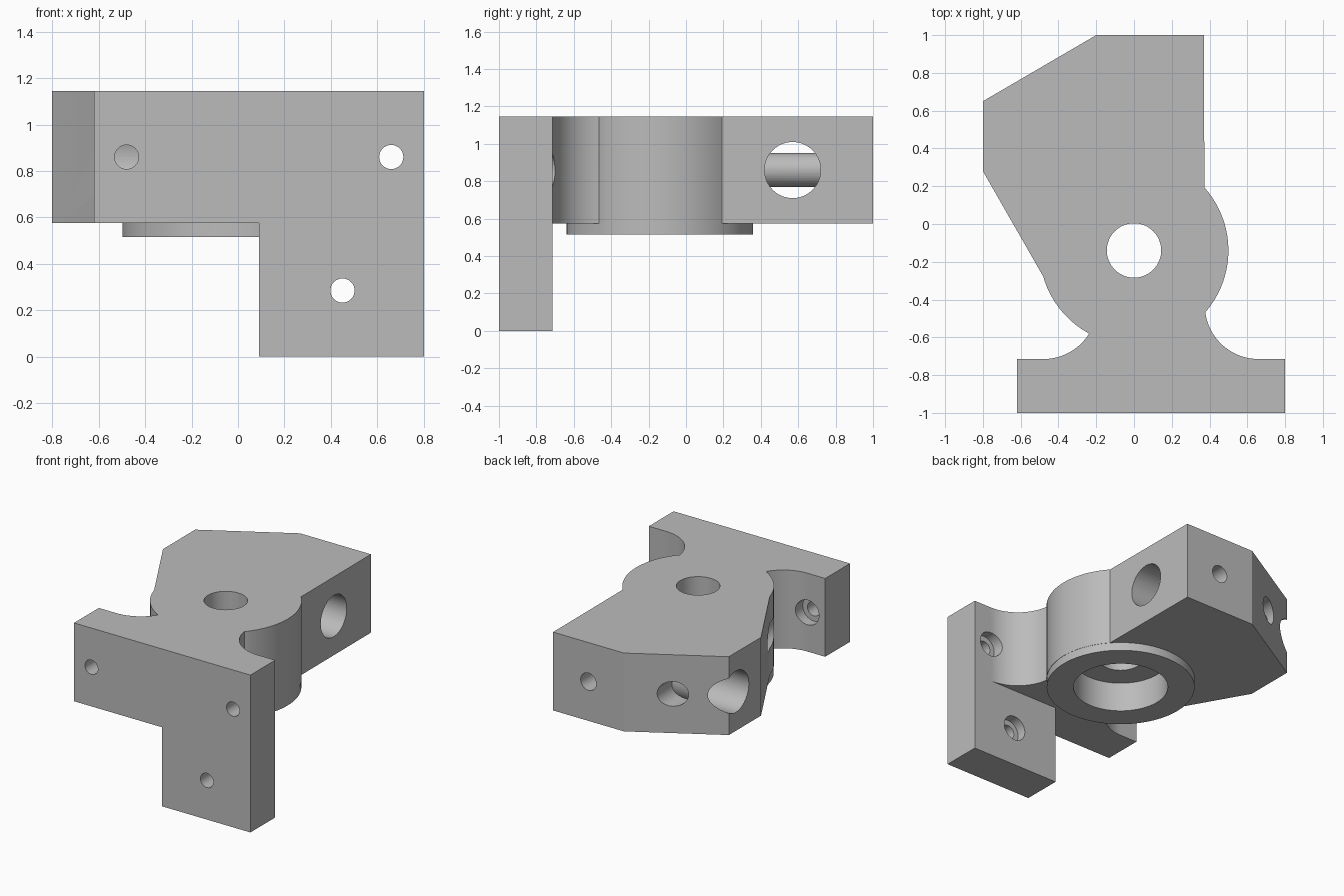
import bpy, bmesh
from math import radians, sin, cos, pi
from mathutils import Matrix, Vector

if "Cube" in bpy.data.objects:
    bpy.data.objects.remove(bpy.data.objects["Cube"], do_unlink=True)

Z_LOW, Z_TOP = 0.575, 1.145      # main block
Z_HOLE = 0.86                    # height of the cross holes
BORE = (0, -0.14)                # axis of the round boss
BOSS_R, FILLET_R = 0.5, 0.285

grey = bpy.data.materials.new("plain grey")
grey.use_nodes = True
colour = (0.5, 0.5, 0.5, 1)
grey.diffuse_color = colour
grey.node_tree.nodes["Principled BSDF"].inputs["Base Color"].default_value = colour


def arc(centre, r, start, end, steps=20):
    angles = [radians(start + (end - start) * i / steps) for i in range(steps + 1)]
    return [(centre[0] + r * cos(a), centre[1] + r * sin(a)) for a in angles]


def to_object(name, bm):
    bmesh.ops.recalc_face_normals(bm, faces=bm.faces)
    mesh = bpy.data.meshes.new(name)
    bm.to_mesh(mesh)
    bm.free()
    mesh.materials.append(grey)
    obj = bpy.data.objects.new(name, mesh)
    bpy.context.collection.objects.link(obj)
    return obj


def prism(name, outline, z0, z1):
    bm = bmesh.new()
    face = bm.faces.new([bm.verts.new((x, y, z0)) for x, y in outline])
    top = bmesh.ops.extrude_face_region(bm, geom=[face])["geom"]
    verts = [v for v in top if isinstance(v, bmesh.types.BMVert)]
    bmesh.ops.translate(bm, verts=verts, vec=(0, 0, z1 - z0))
    return to_object(name, bm)


def cylinder(name, start, end, r, segments=64):
    a, b = Vector(start), Vector(end)
    turn = (b - a).to_track_quat('Z', 'Y').to_matrix().to_4x4()
    bm = bmesh.new()
    bmesh.ops.create_cone(bm, cap_ends=True, segments=segments, radius1=r, radius2=r,
                          depth=(b - a).length,
                          matrix=Matrix.Translation((a + b) / 2) @ turn)
    return to_object(name, bm)


def combine(target, other, operation):
    mod = target.modifiers.new(other.name, 'BOOLEAN')
    mod.operation, mod.solver, mod.object = operation, 'EXACT', other
    bpy.context.view_layer.objects.active = target
    bpy.ops.object.modifier_apply(modifier=mod.name)
    bpy.data.objects.remove(other, do_unlink=True)


# Main block: rear block, round boss, filleted neck and front plate in one outline
outline = [(-0.2, 1), (0.37, 1)]
outline += arc(BORE, BOSS_R, 41.8, -39.8)
outline += arc((0.66, -0.43), FILLET_R, 187, 270)
outline += [(0.8, -0.715), (0.8, -1), (-0.62, -1), (-0.62, -0.715)]
outline += arc((-0.48, -0.43), FILLET_R, 270, 328)
outline += arc(BORE, BOSS_R, 241, 196)
outline += [(-0.8, 0.28), (-0.8, 0.65)]
bracket = prism("mounting_bracket", outline, Z_LOW, Z_TOP)

# Lower leg of the front plate
leg = [(0.09, -1), (0.8, -1), (0.8, -0.715), (0.09, -0.715)]
combine(bracket, prism("plate_leg", leg, 0, 0.7), 'UNION')

# Raised ring under the boss
combine(bracket, cylinder("boss_ring", (*BORE, 0.515), (*BORE, 0.62), 0.498, 96), 'UNION')

# Central bore with a wide recess from below
cuts = [cylinder("bearing_recess", (*BORE, 0.4), (*BORE, 0.73), 0.318, 96),
        cylinder("centre_hole", (*BORE, 0.6), (*BORE, 1.3), 0.144)]

# Large cross hole and the small hole leading to it from the back
cuts += [cylinder("cross_hole", (-1, 0.57, Z_HOLE), (1, 0.57, Z_HOLE), 0.15),
         cylinder("back_hole", (0.085, 0.57, Z_HOLE), (0.085, 1.2, Z_HOLE), 0.063, 32)]

# Screw holes in the plate, with head recesses that run on through the rear block
for x, z in ((-0.48, Z_HOLE), (0.66, Z_HOLE), (0.45, 0.285)):
    cuts.append(cylinder("screw_hole", (x, -1.2, z), (x, -0.6, z), 0.052, 32))
    cuts.append(cylinder("screw_access", (x, -0.785, z), (x, 1.2, z), 0.09, 40))

for cut in cuts:
    combine(bracket, cut, 'DIFFERENCE')

# Smooth curved walls, crisp edges
bpy.ops.object.select_all(action='DESELECT')
bracket.select_set(True)
bpy.context.view_layer.objects.active = bracket
bpy.ops.object.shade_smooth_by_angle(angle=radians(25))
